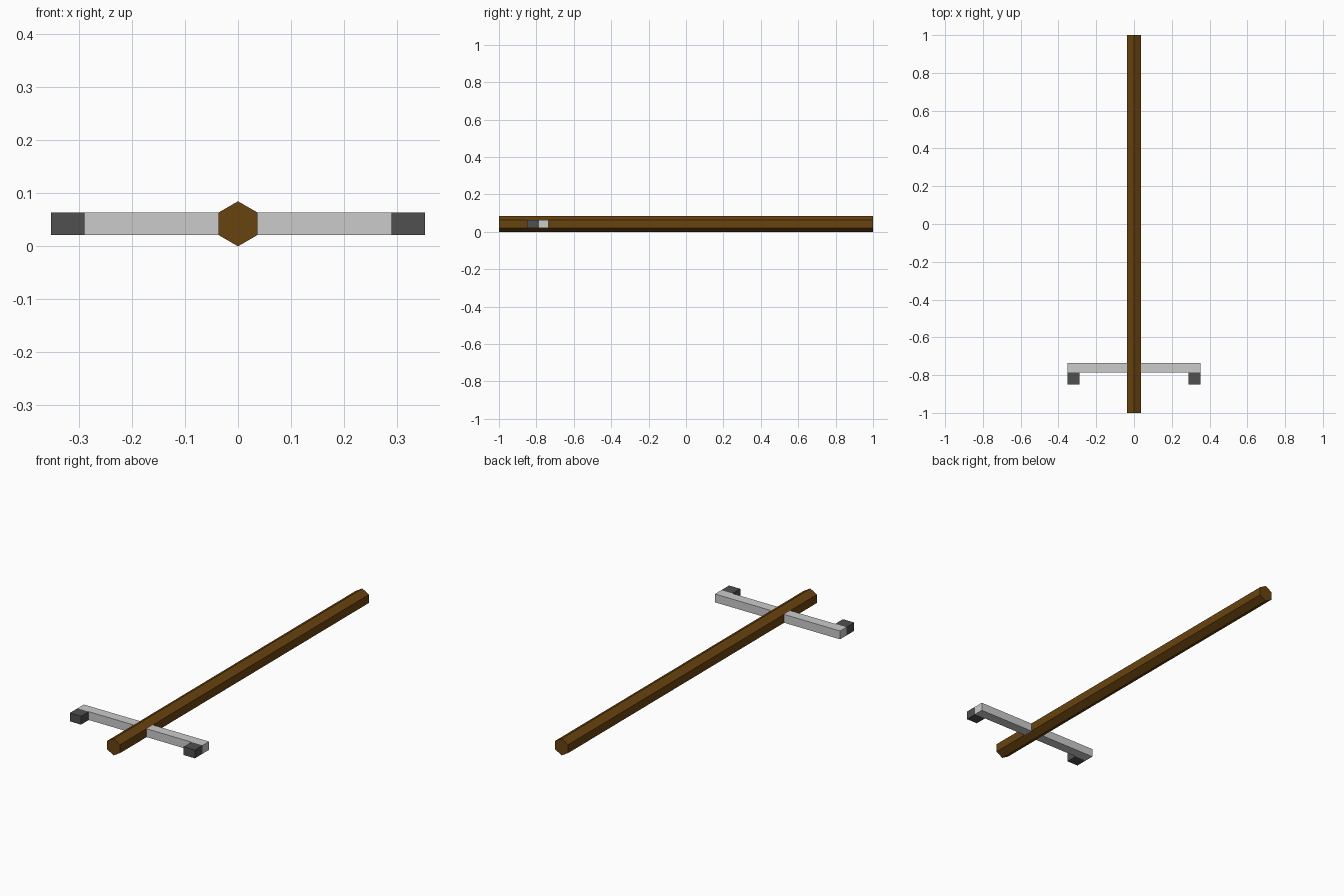
import bpy, math

if "Cube" in bpy.data.objects:
    bpy.data.objects.remove(bpy.data.objects["Cube"])

R = 0.0424                       # hexagon radius of the shaft
FLAT = R * math.cos(math.pi / 6) # half width across flats


def material(name, rgb):
    m = bpy.data.materials.new(name)
    m.diffuse_color = (*rgb, 1)
    m.use_nodes = True
    m.node_tree.nodes["Principled BSDF"].inputs["Base Color"].default_value = m.diffuse_color
    return m


def box(name, lo, hi, mat=None):
    bpy.ops.mesh.primitive_cube_add(size=1, location=[(a + b) / 2 for a, b in zip(lo, hi)])
    ob = bpy.context.object
    ob.name = name
    ob.scale = [b - a for a, b in zip(lo, hi)]
    bpy.ops.object.transform_apply(location=True, rotation=False, scale=True)
    if mat:
        ob.data.materials.append(mat)
    return ob


wood = material("brown_wood", (0.14, 0.056, 0.005))
dark = material("dark_grey", (0.08, 0.08, 0.08))

# Hexagonal shaft lying along y, corners up and down
bpy.ops.mesh.primitive_cylinder_add(vertices=6, radius=R, depth=2, location=(0, 0, R),
                                    rotation=(math.pi / 2, 0, 0))
shaft = bpy.context.object
shaft.name = "shaft"
shaft.data.materials.append(wood)

# Cross arms growing from the flat sides, each with an end block, mirrored in x
z0, z1 = R / 2, R * 1.5
for ob in (box("cross_arm", (FLAT, -0.787, z0), (0.352, -0.736, z1)),
           box("end_block", (0.289, -0.849, z0), (0.352, -0.787, z1), dark)):
    mirror = ob.modifiers.new("mirror", 'MIRROR')
    mirror.use_mirror_merge = False
